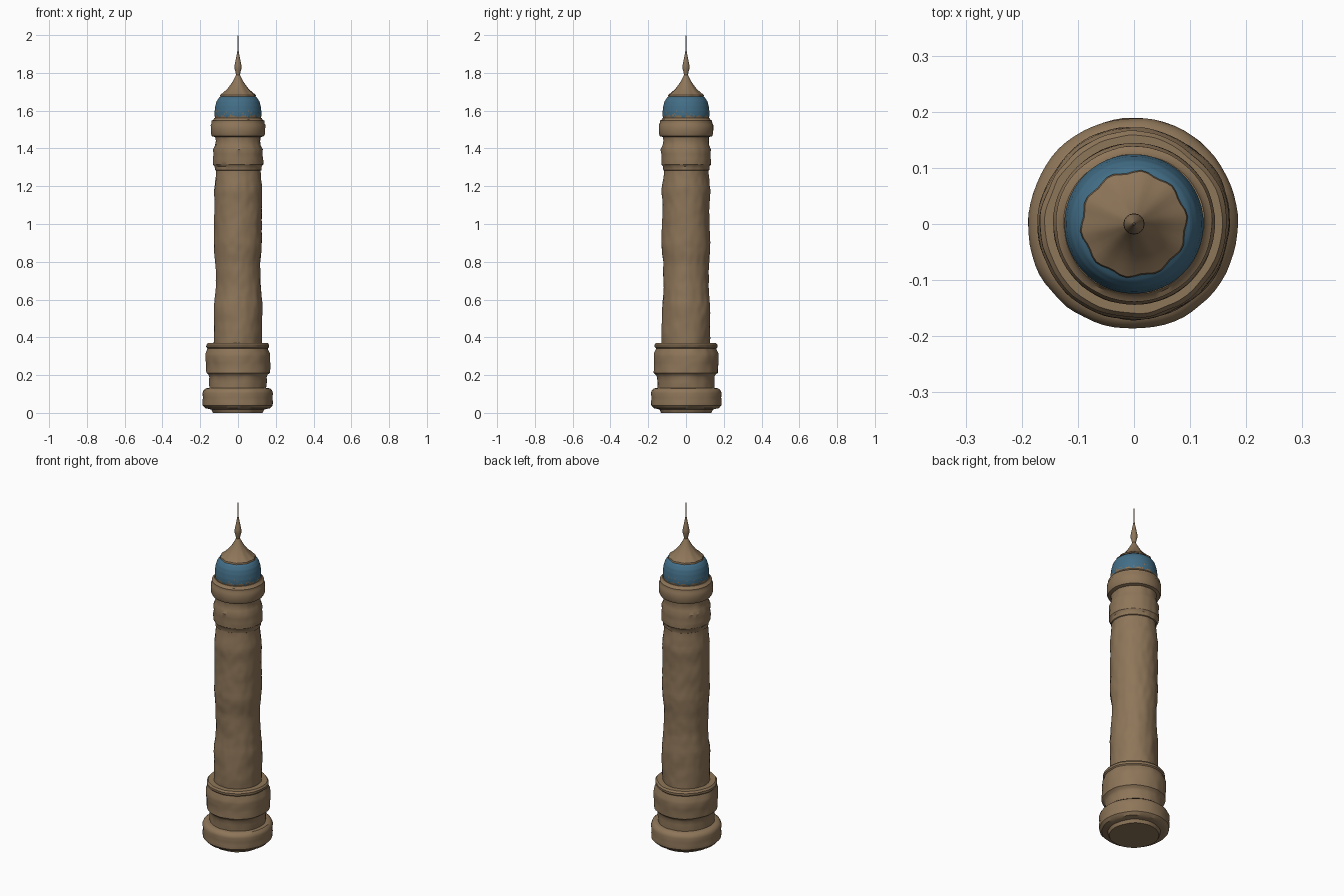
import bpy, bmesh, math
from mathutils import Vector, noise

if "Cube" in bpy.data.objects:
    bpy.data.objects.remove(bpy.data.objects["Cube"])


def material(name, rgb):
    m = bpy.data.materials.new(name)
    m.diffuse_color = (*rgb, 1)
    m.use_nodes = True
    m.node_tree.nodes["Principled BSDF"].inputs["Base Color"].default_value = m.diffuse_color
    return m


STONE = material("sandstone", (0.27, 0.18, 0.10))
BLUE = material("blue_tile", (0.055, 0.155, 0.24))


def lathe(name, profile, sides=64, step=0.02, wear=0.0, angle=35, mats=(STONE,), rule=None):
    """Turn an (r, z) profile round z, subdivided to rows of about `step`, with worn dents."""
    pts = [profile[0]]
    for (r0, z0), (r1, z1) in zip(profile, profile[1:]):
        n = max(1, round(math.hypot(r1 - r0, z1 - z0) / step))
        pts += [(r0 + (r1 - r0) * i / n, z0 + (z1 - z0) * i / n) for i in range(1, n + 1)]
    bm = bmesh.new()
    rings = []
    for r, z in pts:
        ring = []
        for k in range(sides):
            a = 2 * math.pi * k / sides
            c, s = math.cos(a), math.sin(a)
            d = 0
            if wear:
                d = wear * (noise.noise(Vector((c * 1.3, s * 1.3, z * 7)))
                            + 0.6 * noise.noise(Vector((c * 4, s * 4, z * 22 + 5))))
            ring.append(bm.verts.new(((r + d) * c, (r + d) * s, z)))
        rings.append(ring)
    for a, b in zip(rings, rings[1:]):
        for k in range(sides):
            j = (k + 1) % sides
            bm.faces.new((a[k], a[j], b[j], b[k]))
    bm.faces.new(rings[0][::-1])
    bm.faces.new(rings[-1])
    if rule:
        for f in bm.faces:
            f.material_index = rule(f.calc_center_median())
    me = bpy.data.meshes.new(name)
    bm.to_mesh(me)
    bm.free()
    for m in mats:
        me.materials.append(m)
    ob = bpy.data.objects.new(name, me)
    bpy.context.collection.objects.link(ob)
    bpy.ops.object.select_all(action='DESELECT')
    ob.select_set(True)
    bpy.context.view_layer.objects.active = ob
    bpy.ops.object.shade_smooth_by_angle(angle=math.radians(angle))
    return ob


# Foot drum with worn rounded edges
lathe("foot", [(.132, 0), (.14, .018), (.172, .025), (.186, .04), (.187, .06), (.184, .08),
               (.188, .105), (.182, .12), (.17, .13), (.14, .133)], wear=.004)

# Pedestal: recessed neck, bulging drum and thin lip
lathe("pedestal", [(.15, .125), (.152, .19), (.158, .202), (.17, .212), (.169, .25), (.171, .28),
                   (.17, .315), (.16, .335), (.159, .342), (.165, .348), (.165, .36),
                   (.157, .37), (.12, .37)], wear=.005, sides=80)

# Tall, gently wavering shaft
lathe("shaft", [(.126, .36), (.128, .45), (.128, .57), (.123, .61), (.119, .68), (.119, .79),
                (.125, .85), (.128, .9), (.126, 1.0), (.126, 1.1), (.127, 1.18), (.121, 1.23),
                (.117, 1.27), (.117, 1.3)], wear=.005, sides=80)

# Upper collar and narrow neck
lathe("collar", [(.11, 1.278), (.122, 1.285), (.124, 1.305), (.132, 1.315), (.132, 1.345),
                 (.129, 1.37), (.132, 1.395), (.123, 1.415), (.119, 1.44), (.122, 1.47)],
      wear=.005, sides=80)

# Gallery ring below the dome
lathe("gallery_ring", [(.115, 1.458), (.138, 1.465), (.144, 1.478), (.144, 1.525), (.139, 1.533),
                       (.139, 1.547), (.13, 1.552), (.125, 1.562), (.1, 1.562)], wear=.002)


# Tiled dome with speckled stone at its lower edge
def tiles(p):
    a = math.atan2(p.y, p.x)
    ragged = 1.571 + 0.005 * math.sin(13 * a)
    speck = noise.noise(p * 160) > 0.42 and p.z < 1.60
    return 0 if p.z < ragged or speck else 1


lathe("dome", [(.12, 1.555), (.124, 1.575), (.124, 1.595), (.12, 1.625), (.113, 1.65),
               (.102, 1.667), (.085, 1.68)], sides=128, step=.005, angle=60,
      mats=(STONE, BLUE), rule=tiles)

# Flared cap with uneven rim
cap = lathe("cap", [(.07, 1.672), (.094, 1.676), (.092, 1.684), (.075, 1.697), (.055, 1.717),
                    (.036, 1.742), (.022, 1.765), (.01, 1.79)], sides=48)
for v in cap.data.vertices:
    a = math.atan2(v.co.y, v.co.x)
    f = 1 + 0.03 * math.sin(10 * a) * min(1, math.hypot(v.co.x, v.co.y) / .09)
    v.co.x *= f
    v.co.y *= f

# Finial bulb and needle
lathe("finial", [(.01, 1.785), (.013, 1.805), (.019, 1.825), (.018, 1.84), (.012, 1.87),
                 (.006, 1.9), (.003, 1.92), (.003, 1.995), (.001, 2.0)], sides=16)
